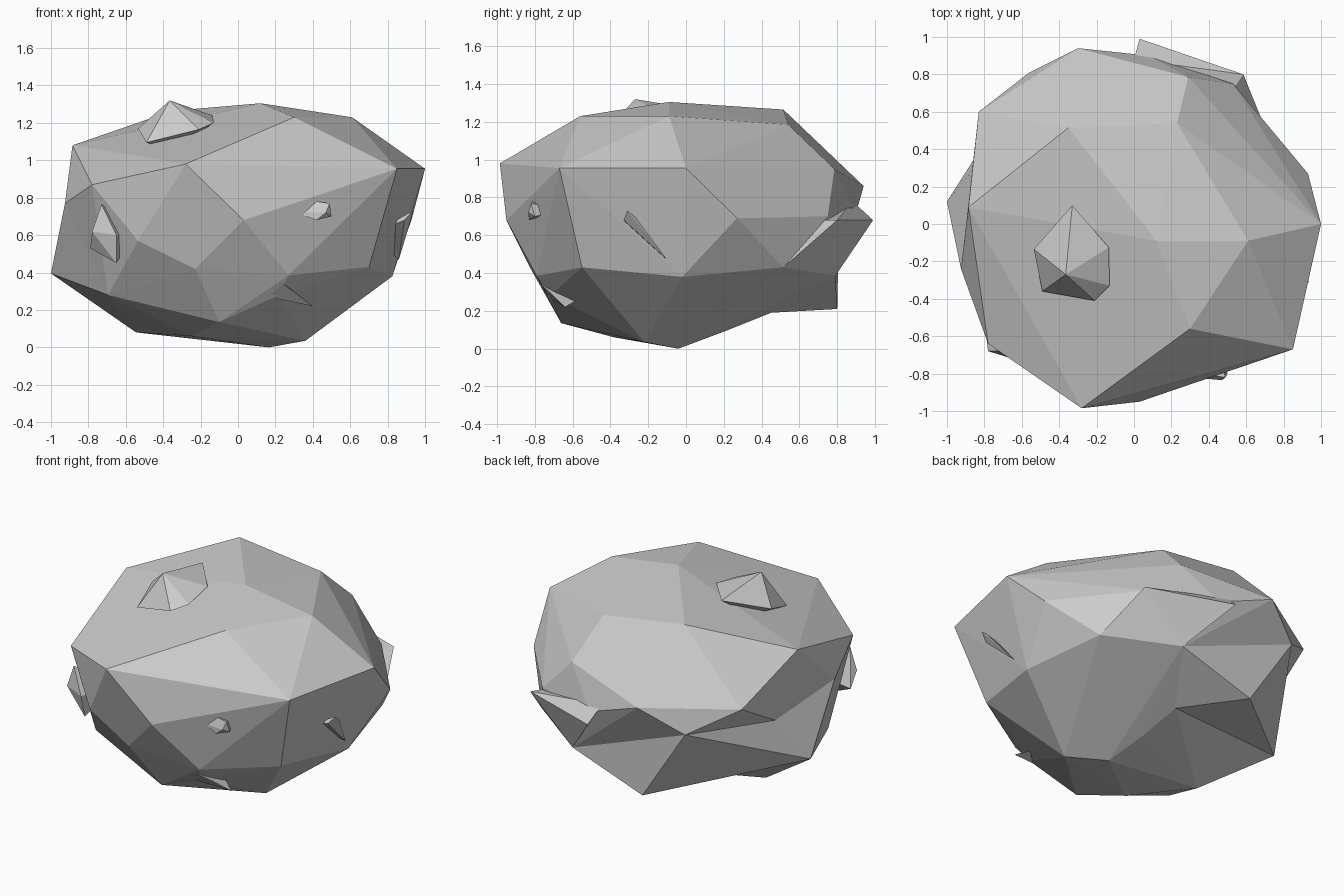
import bpy, bmesh


def hull(name, points):
    """Faceted stone chunk: convex skin over a few corner points."""
    bm = bmesh.new()
    for p in points:
        bm.verts.new(p)
    res = bmesh.ops.convex_hull(bm, input=bm.verts[:])
    loose = [v for v in res["geom_interior"] if isinstance(v, bmesh.types.BMVert)]
    bmesh.ops.delete(bm, geom=loose, context='VERTS')
    bmesh.ops.recalc_face_normals(bm, faces=bm.faces[:])
    me = bpy.data.meshes.new(name)
    bm.to_mesh(me)
    bm.free()
    ob = bpy.data.objects.new(name, me)
    bpy.context.collection.objects.link(ob)
    return ob


# corners shared by several chunks
side_tip, back_tip = (-1, .12, .395), (-.24, .8, .21)
left_belt, left_back = (-.925, -.24, .77), (-.86, .29, .68)
left_low, left_foot = (-.695, -.5, .28), (-.545, -.06, .08)
back_belt, back_low, right_low = (-.56, .81, .7), (.28, .79, .385), (.7, .515, .43)
under = (.05, .45, .19)

# main boulder: crown, upper ring, belt, lower ring, foot
crown = [(.12, -.09, 1.305), (.61, -.09, 1.23), (.3, -.56, 1.23),
         (-.35, .515, 1.265), (.23, .54, 1.185)]
upper = [(1, 0, .955), (.85, -.67, .955), (-.28, -.985, .98), (-.78, -.64, .87),
         (-.885, .09, 1.08), (-.83, .6, .86), (-.3, .94, .86), (.29, .785, .95)]
belt = [(.03, -.95, .68), (-.535, -.79, .57), (-.23, -.82, .42), left_belt, left_back,
        back_belt, (.08, .9, .72), (.53, .75, .7), (.93, .27, .69)]
lower = [(.27, -.79, .385), (.7, -.55, .43), (.22, -.72, .28), left_low,
         (.825, -.02, .38), right_low, back_low]
foot = [(-.1, -.66, .135), left_foot, (.165, -.04, 0), (.36, -.22, .035),
        (-.25, -.38, .06), (.1, .2, .09), under]
hull("boulder", crown + upper + belt + lower + foot)

# pointed corners on the left and at the back
hull("left_corner", [side_tip, left_back, left_belt, left_low, left_foot, back_belt,
                     (-.3, .3, .4)])
hull("back_corner", [back_tip, back_belt, back_low, under, side_tip, (-.3, .3, .4)])

# ledge jutting out at the back right
hull("back_ledge", [(.03, .99, .68), (.585, .8, .68), back_low, right_low, (.53, .72, .68),
                    (.0, .88, .78)])

# sharp knob on the crown
hull("crown_knob", [(-.365, -.27, 1.32), (-.33, .1, 1.26), (-.535, -.135, 1.17),
                    (-.49, -.36, 1.095), (-.21, -.41, 1.165), (-.13, -.33, 1.2),
                    (-.135, -.125, 1.24), (-.35, -.2, 1.05)])

# small chips on the front and sides
hull("front_chip", [(.47, -.835, .72), (.49, -.82, .77), (.42, -.81, .78), (.31, -.82, .72),
                    (.42, -.83, .68), (.5, -.8, .7), (.42, -.65, .73)])
hull("left_chip", [(-.78, -.68, .62), (-.73, -.68, .765), (-.65, -.72, .6),
                   (-.79, -.6, .53), (-.65, -.68, .45), (-.55, -.5, .62)])
hull("right_chip", [(.935, -.31, .73), (.89, -.33, .68), (.86, -.1, .47), (.93, -.27, .7),
                    (.7, -.25, .6)])
hull("low_chip", [(.24, -.77, .34), (.16, -.72, .27), (.4, -.64, .22), (.3, -.72, .3),
                  (.2, -.5, .3)])
